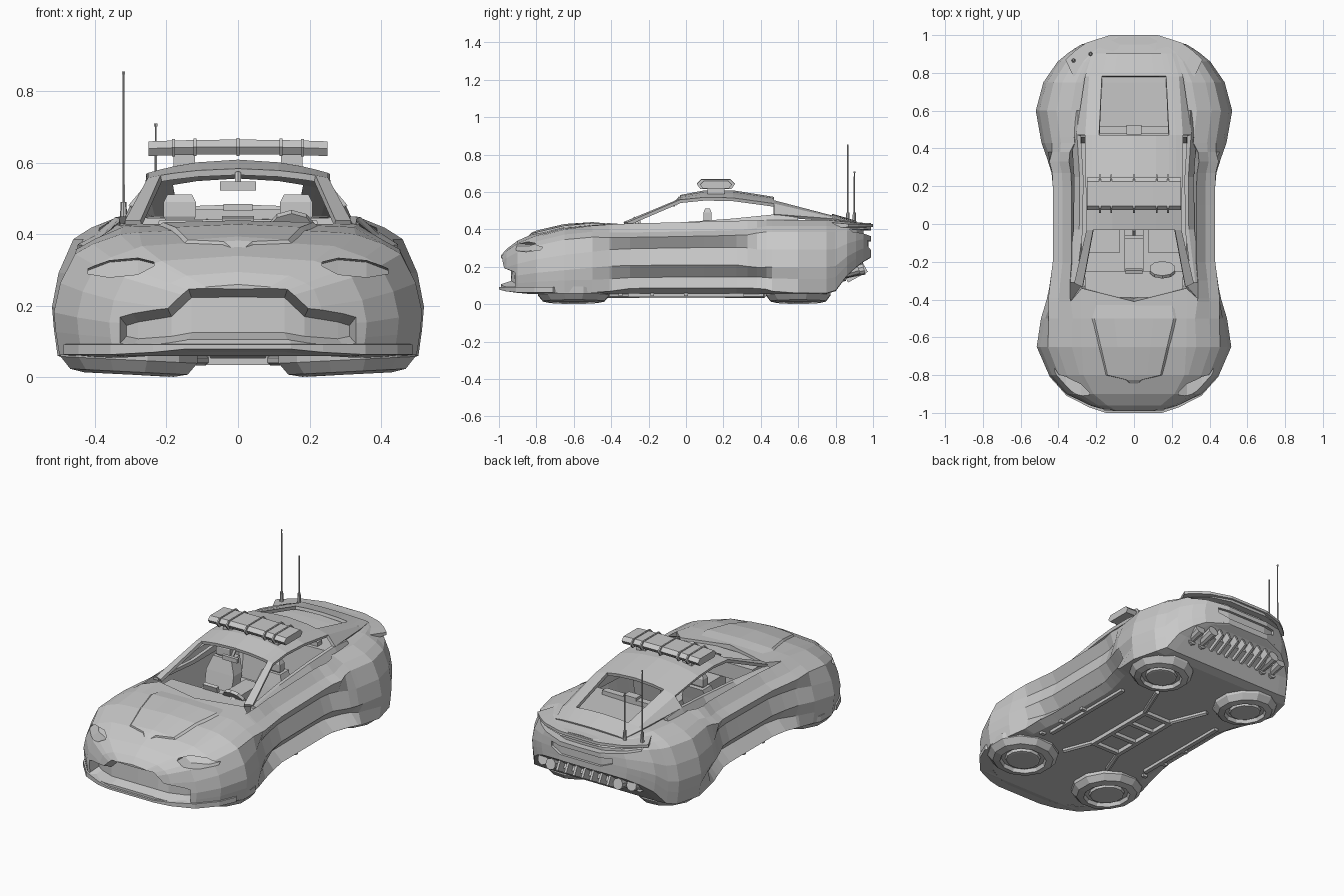
import bpy, bmesh, math
from mathutils import Vector, Matrix
from mathutils.bvhtree import BVHTree

cube = bpy.data.objects.get("Cube")
if cube:
    bpy.data.objects.remove(cube, do_unlink=True)

grey = bpy.data.materials.new("plain_grey")
grey.use_nodes = True
grey.diffuse_color = (0.58, 0.58, 0.58, 1)
grey.node_tree.nodes["Principled BSDF"].inputs["Base Color"].default_value = grey.diffuse_color


def finish(name, bm):
    bmesh.ops.recalc_face_normals(bm, faces=bm.faces)
    mesh = bpy.data.meshes.new(name)
    bm.to_mesh(mesh)
    bm.free()
    mesh.materials.append(grey)
    obj = bpy.data.objects.new(name, mesh)
    bpy.context.scene.collection.objects.link(obj)
    return obj


def loft(name, rings, closed=True, skip=None):
    """Skin a list of equal-length point rows."""
    bm = bmesh.new()
    rows = [[bm.verts.new(p) for p in ring] for ring in rings]
    count = len(rows[0])
    for i in range(len(rows) - 1):
        for j in range(count if closed else count - 1):
            if skip and skip(i, j):
                continue
            k = (j + 1) % count
            bm.faces.new((rows[i][j], rows[i][k], rows[i + 1][k], rows[i + 1][j]))
    if closed:
        bm.faces.new(rows[0])
        bm.faces.new(rows[-1])
    return finish(name, bm)


def box(name, centre, size, tilt=0):
    bm = bmesh.new()
    turn = Matrix.Rotation(tilt, 4, 'X')
    bmesh.ops.create_cube(bm, size=1, matrix=Matrix.Translation(centre) @ turn @ Matrix.Diagonal((*size, 1)))
    return finish(name, bm)


def rod(name, start, end, r1, r2, sides=8):
    a, b = Vector(start), Vector(end)
    bm = bmesh.new()
    turn = (b - a).to_track_quat('Z', 'Y').to_matrix().to_4x4()
    bmesh.ops.create_cone(bm, cap_ends=True, segments=sides, radius1=r1, radius2=r2,
                          depth=(b - a).length, matrix=Matrix.Translation((a + b) / 2) @ turn)
    return finish(name, bm)


def at(curve, y):
    """Piecewise linear value of a curve given as pairs."""
    if y <= curve[0][0]:
        return curve[0][1]
    for (a, va), (b, vb) in zip(curve, curve[1:]):
        if y <= b:
            return va + (vb - va) * (y - a) / (b - a)
    return curve[-1][1]


# Guide curves along the length of the car
width = [(-.99, .15), (-.96, .24), (-.9, .36), (-.8, .45), (-.65, .515), (-.5, .495), (-.36, .455), (-.2, .43),
         (.25, .43), (.36, .465), (.43, .49), (.6, .52), (.75, .48), (.88, .39), (.95, .28), (.99, .14)]
shoulder = [(-.99, .25), (-.96, .28), (-.9, .32), (-.8, .36), (-.65, .4), (-.5, .42), (-.36, .43),
            (.43, .45), (.75, .45), (.95, .43)]
crown = [(-.99, .26), (-.96, .295), (-.9, .34), (-.8, .385), (-.65, .42), (-.5, .43), (-.37, .435),
         (.46, .44), (.8, .45), (.95, .435)]
belly = [(-.99, .085), (-.9, .06), (.75, .055), (.8, .07), (.86, .15), (.93, .215), (.99, .25)]
waist = [(-.52, 0), (-.36, .85), (-.22, 1), (.24, 1), (.36, .85), (.43, 0)]
# Cross-sections: share of width, share of height
fender_shape = [(.84, 0), (.97, .01), (.99, .2), (1, .36), (.965, .6), (.885, .84), (.79, .92), (.64, 1)]
waist_shape = [(.88, 0), (1, .08), (.86, .23), (.99, .4), (.92, .64), (1, .8), (.88, .87), (.77, 1)]


def section(y):
    w, low, top, mid = (at(c, y) for c in (width, belly, shoulder, crown))
    half = [(0, y, low)]
    for (fx, fz), (wx, wz) in zip(fender_shape, waist_shape):
        # The flank hollow leans: the sill runs further back than the door panel
        k = at(waist, y - .06 if wz < .3 else y + .12 * (1 - wz))
        half.append((w * (fx + (wx - fx) * k), y, low + (top - low) * (fz + (wz - fz) * k)))
    tub = -.4 < y < .44
    bow = .07 if -.42 < y < -.38 else 0
    half.append((min(half[-1][0] * .93, .277), y + bow, .16 if tub else top + .3 * (mid - top)))
    half.append((0, y, .16 if tub else mid))
    return half + [(-x, b, z) for x, b, z in half[-2:0:-1]]


# Lower body with a sunken cockpit tub
stations = [-.99, -.96, -.9, -.8, -.65, -.5, -.41, -.395, -.3, -.2, .1, .2, .27, .33, .38, .43, .46, .6, .75,
            .8, .86, .91, .95, .99]
body = loft("body", [section(y) for y in stations])
skin = BVHTree.FromPolygons([v.co.copy() for v in body.data.vertices],
                            [list(p.vertices) for p in body.data.polygons])


def cutter(name, cols, side, depth, squeeze=1, rise=0, drop=0):
    """Recess cutter whose inner face follows the body skin, optionally tapered."""
    rings = []
    for x, lo, hi in cols:
        mouth, inner = [], []
        for z, shift in ((lo, rise), (hi, -drop)):
            hit = skin.ray_cast(Vector((x, side * 2, z)), Vector((0, -side, 0)))[0]
            y = hit.y if hit else side * .85
            mouth.append((x, y + side * .02, z))
            inner.append((x * squeeze, y - side * depth, z + shift))
        rings.append(mouth + inner[::-1])
    obj = loft(name, rings)
    obj.hide_render = True
    return obj


def mirrored(cols):
    return [(-x, a, b) for x, a, b in reversed(cols) if x > 0] + cols


# Recesses: grille, headlights, tail strip and rear plate
grille = [(0, .1, .255), (.14, .1, .253), (.2, .09, .2), (.3, .083, .185), (.335, .09, .175)]
lamp = [(.235, .312, .324), (.28, .288, .335), (.36, .28, .328), (.42, .29, .305)]
tail = [(0, .36, .395), (.12, .362, .397), (.24, .375, .4), (.33, .388, .403)]
plate = [(0, .285, .335), (.13, .285, .335), (.2, .31, .34)]
cutters = [cutter("grille_cutter", mirrored(grille), -1, .055, .93, .025, .03),
           cutter("tail_cutter", mirrored(tail), 1, .04),
           cutter("plate_cutter", mirrored(plate), 1, .015)]
for s in (1, -1):
    cutters.append(cutter("headlight_cutter", [(s * x, a, b) for x, a, b in lamp], -1, .07, 1, 0, .006))
for c in cutters:
    mod = body.modifiers.new("recess", 'BOOLEAN')
    mod.object, mod.operation, mod.solver = c, 'DIFFERENCE', 'EXACT'
bpy.context.view_layer.update()
carved = bpy.data.meshes.new_from_object(body.evaluated_get(bpy.context.evaluated_depsgraph_get()))
body.modifiers.clear()
body.data = carved
for c in cutters:
    bpy.data.objects.remove(c, do_unlink=True)


# Chin, spoiler and bumper lip follow the plan outline
def lip(name, ys, spread, push, inset, lo, hi, arch=0):
    half = [(at(width, y) * spread, y) for y in ys]
    path = [(-x, y) for x, y in half] + half[::-1]
    rings = []
    for x, y in path:
        out, inn = (x, y + push), (x * .88, y + push - inset)
        base = lo + arch * max(0, 1 - abs(x) / .3)
        rings.append([(*out, base + .008), (*out, hi - .008), (*inn, hi), (*inn, base)])
    return loft(name, rings)


lip("front_chin", [-.7, -.8, -.9, -.96, -.99], .99, -.01, -.06, .056, .1, .03)
lip("rear_spoiler", [.86, .91, .95, .99], .9, .01, .09, .405, .437)
lip("rear_bumper_lip", [.86, .91, .95, .99], .98, 0, .06, .245, .275)

# Raised hood panel with a bevelled rim
rows = []
for y, w, lift in [(-.845, .02, 0), (-.825, .04, .009), (-.8, .14, .009), (-.65, .175, .009),
                   (-.5, .21, .009), (-.43, .2, 0)]:
    row = []
    for f in (-1.09, -1, -.5, 0, .5, 1, 1.09):
        hit = skin.ray_cast(Vector((f * w, y, 2)), Vector((0, 0, -1)))[0]
        row.append((f * w, y, hit.z + (lift if abs(f) <= 1 else -.004)))
    rows.append(row)
loft("hood_panel", rows, closed=False)

# Cabin shell: y, centre z, edge z, edge x, belt x, belt z
cabin = [(-.39, .435, .43, .315, .335, .43), (-.03, .575, .55, .25, .288, .435), (.1, .6, .563, .25, .285, .44),
         (.25, .6, .56, .255, .285, .455), (.47, .565, .53, .255, .3, .475),
         (.78, .475, .457, .235, .255, .45), (.9, .44, .434, .2, .22, .43)]
rings = []
for y, zc, ze, xe, xb, zb in cabin:
    bow = .08 if y < -.3 else 0
    half = [(xe * f, y + bow * f * f, zc + (ze - zc) * f * f) for f in (0, .45, .72, .86, 1)]
    half.append((xb, y + bow, zb))
    rings.append([(-a, b, c) for a, b, c in half[:0:-1]] + half)


def opening(i, j):
    col = j - 5 if j >= 5 else 4 - j
    return (i == 0 and col < 3) or (i < 4 and col == 4) or (i == 4 and col < 2)


shell = loft("cabin_shell", rings, closed=False, skip=opening)
mod = shell.modifiers.new("thickness", 'SOLIDIFY')
mod.thickness, mod.offset = .018, 0

# Belt sills under the side windows
for s in (1, -1):
    sill = [(-.31, .325, .43), (-.03, .29, .438), (.25, .288, .458), (.47, .302, .48), (.6, .295, .465)]
    loft("window_sill", [[(s * (x - .02), y, z), (s * x, y, z), (s * (x + .03), y, .415), (s * (x - .02), y, .415)]
                         for y, x, z in sill])

# Interior
box("dashboard", (0, -.32, .37), (.52, .14, .09))
box("centre_console", (0, -.08, .24), (.1, .44, .16))
box("console_screen", (0, -.25, .43), (.09, .02, .04), .3)
box("mirror", (0, -.07, .535), (.1, .02, .025))
rod("mirror_stem", (0, -.06, .535), (0, -.03, .57), .01, .01, 6)
box("rear_shelf", (0, .5, .455), (.37, .04, .03))
box("rear_shelf_block", (0, .5, .475), (.08, .05, .02))
rod("steering_column", (.15, -.3, .38), (.15, -.24, .41), .025, .025)
rod("steering_wheel", (.15, -.25, .4), (.15, -.235, .41), .07, .07, 10)
for s in (1, -1):
    box("seat_cushion", (s * .16, -.03, .22), (.17, .24, .1))
    back = [[(s * .16 + sx * w, y + sy * .04, z) for sx, sy in ((-1, -1), (1, -1), (1, 1), (-1, 1))]
            for y, z, w in ((.06, .18, .085), (.1, .36, .09), (.12, .44, .06))]
    loft("seat_back", back)
    rest = [(.43, .036, .012), (.45, .045, .022), (.49, .045, .022), (.512, .034, .012)]
    loft("headrest", [[(s * .163 + sx * w, .115 + sy * d, z) for sx, sy in ((-1, -1), (1, -1), (1, 1), (-1, 1))]
                      for z, w, d in rest])

# Roof light bar
hexagon = [(-.085, .645), (-.065, .665), (.065, .665), (.085, .645), (.07, .624), (-.07, .624)]


def bar(name, xs, grow):
    return loft(name, [[(x, .16 + y * grow, .645 + (z - .645) * grow - .08 * x * x) for y, z in hexagon]
                       for x in xs])


bar("light_bar", (-.25, -.18, -.1, 0, .1, .18, .25), 1)
for x in (-.18, -.12, 0, .12, .18):
    bar("light_bar_band", (x - .004, x + .004), 1.2)
for s in (1, -1):
    box("light_bar_mount", (s * .15, .16, .605), (.06, .09, .05))

# Aerials on the right rear deck
for x, y, top in ((-.32, .865, .855), (-.23, .9, .71)):
    rod("aerial_base", (x, y, .41), (x, y, .49), .012, .008)
    rod("aerial_mast", (x, y, .48), (x, y, top), .004, .003, 6)
    rod("aerial_tip", (x, y, top - .008), (x, y, top), .005, .005, 6)

# Hover pods in place of wheels
pod = [(.2, .08), (.198, .045), (.17, .012), (.13, .004), (.122, .025), (.1, .025), (.095, .01), (.085, .008)]
for s in (1, -1):
    for y, grow in ((-.6, 1), (.6, .9)):
        rings = []
        for r, z in pod:
            angles = [math.tau * (n + .5) / 12 for n in range(12)]
            rings.append([(s * (.305 + r * grow * math.cos(a)), y + r * grow * math.sin(a),
                           z + .004 + .05 * r * math.cos(a)) for a in angles])
        loft("hover_pod", rings)

# Underbody ladder, struts and side rails
for s in (1, -1):
    box("ladder_rail", (s * .09, -.02, .047), (.025, .46, .025))
    box("side_rail", (s * .34, 0, .05), (.025, .62, .02))
    rod("rear_strut", (s * .09, .2, .048), (s * .18, .42, .048), .014, .014, 6)
    rod("front_strut", (s * .09, -.24, .048), (s * .16, -.42, .048), .014, .014, 6)
    for y in (-.35, -.18, 0):
        box("rail_foot", (s * .37, y, .052), (.03, .02, .016))
for y in (-.24, -.09, .06, .2):
    box("ladder_rung", (0, y, .045), (.2, .025, .02))

# Exhausts and diffuser under the tail
for s in (1, -1):
    for x in (.22, .29):
        rod("exhaust", (s * x, .8, .15), (s * x, 1.04 - x * .4, .19), .022, .032, 10)
        rod("exhaust_collar", (s * x, .82, .153), (s * x, .85, .158), .034, .034, 10)
box("diffuser_beam", (0, .88, .165), (.4, .07, .03), .5)
for n in range(-3, 4):
    box("diffuser_fin", (n * .055, .9, .18), (.014, .12, .08), .5)
